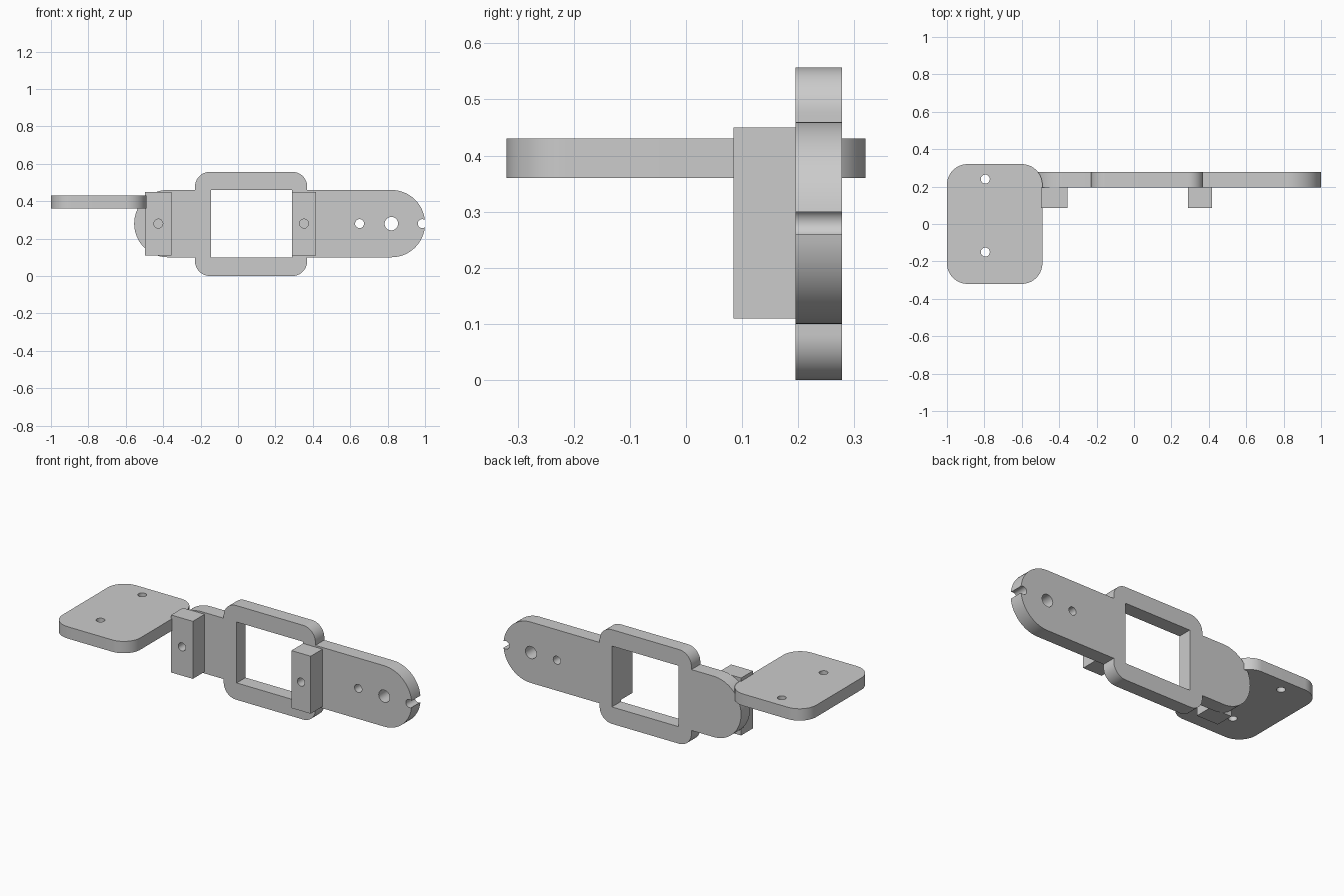
import bpy, bmesh, math
from mathutils import Vector

if "Cube" in bpy.data.objects:
    bpy.data.objects.remove(bpy.data.objects["Cube"])

grey = bpy.data.materials.new("light_grey")
grey.use_nodes = True
grey.diffuse_color = (0.6, 0.6, 0.6, 1)
grey.node_tree.nodes["Principled BSDF"].inputs["Base Color"].default_value = (0.6, 0.6, 0.6, 1)


def rounded(corners, steps=16):
    """Outline from (x, y, radius) right-angled corners; radius 0 stays sharp."""
    pts = []
    for i, (x, y, r) in enumerate(corners):
        p = Vector((x, y))
        if r == 0:
            pts.append(p)
            continue
        a = (Vector(corners[i - 1][:2]) - p).normalized()
        b = (Vector(corners[(i + 1) % len(corners)][:2]) - p).normalized()
        centre = p + (a + b) * r
        for k in range(steps + 1):
            t = math.pi / 2 * k / steps
            q = centre - b * r * math.cos(t) - a * r * math.sin(t)
            if not pts or (q - pts[-1]).length > 1e-5:
                pts.append(q)
    return pts


def rect(x0, x1, y0, y1, r=0):
    return rounded([(x0, y0, r), (x1, y0, r), (x1, y1, r), (x0, y1, r)])


def circle(x, y, r, n=32):
    return [Vector((x + r * math.cos(2 * math.pi * k / n),
                    y + r * math.sin(2 * math.pi * k / n))) for k in range(n)]


def prism(name, outline, lo, hi, upright=True):
    """Extrude an outline along y (upright, outline in xz) or along z."""
    bm = bmesh.new()
    place = (lambda p, d: (p.x, d, p.y)) if upright else (lambda p, d: (p.x, p.y, d))
    low, high = [[bm.verts.new(place(p, d)) for p in outline] for d in (lo, hi)]
    bm.faces.new(low)
    bm.faces.new(high)
    n = len(outline)
    for i in range(n):
        j = (i + 1) % n
        bm.faces.new((low[i], low[j], high[j], high[i]))
    bmesh.ops.recalc_face_normals(bm, faces=bm.faces)
    mesh = bpy.data.meshes.new(name)
    bm.to_mesh(mesh)
    bm.free()
    mesh.materials.append(grey)
    ob = bpy.data.objects.new(name, mesh)
    bpy.context.collection.objects.link(ob)
    return ob


def select(ob):
    bpy.ops.object.select_all(action='DESELECT')
    ob.select_set(True)
    bpy.context.view_layer.objects.active = ob


def cut(ob, outlines, lo, hi, upright=True):
    for outline in outlines:
        cutter = prism("cutter", outline, lo, hi, upright)
        cutter.hide_render = True
        mod = ob.modifiers.new("cut", 'BOOLEAN')
        mod.operation, mod.solver, mod.object = 'DIFFERENCE', 'EXACT', cutter
        select(ob)
        bpy.ops.object.modifier_apply(modifier=mod.name)
        bpy.data.objects.remove(cutter)


MID = 0.28                      # height of the arm's centre line
FRONT, BACK = 0.195, 0.278      # faces of the upright arm
HOLE = 0.024                    # small screw hole radius

# Upright arm with round ends and a wider frame round the window
R, F = 0.18, 0.08
lower = [(-0.555, 0.1, R), (-0.23, 0.1, 0), (-0.23, 0, F),
         (0.37, 0, F), (0.37, 0.1, 0), (1, 0.1, R)]
upper = [(x, 2 * MID - z - 0.003 * (z == 0), r) for x, z, r in reversed(lower)]
arm = prism("arm_plate", rounded(lower + upper), FRONT, BACK)
cut(arm, [rect(-0.145, 0.29, 0.1, 0.46), circle(0.65, MID, HOLE),
          circle(0.82, MID, 0.036), circle(0.985, MID, HOLE)], 0, 0.4)

# Mounting blocks with blind screw holes
parts = [arm]
for name, x0, x1 in (("right_block", -0.497, -0.355), ("left_block", 0.29, 0.416)):
    block = prism(name, rect(x0, x1, 0.11, 0.45), 0.085, FRONT)
    cut(block, [circle((x0 + x1) / 2, MID, HOLE)], 0, FRONT - 0.001)
    parts.append(block)

# Horizontal side plate
side = prism("side_plate", rect(-1, -0.49, -0.32, 0.32, 0.11), 0.36, 0.43, False)
cut(side, [circle(-0.795, y, HOLE) for y in (-0.15, 0.24)], 0.2, 0.6, False)
parts.append(side)

for ob in parts:
    select(ob)
    bpy.ops.object.shade_smooth_by_angle(angle=math.radians(30))
